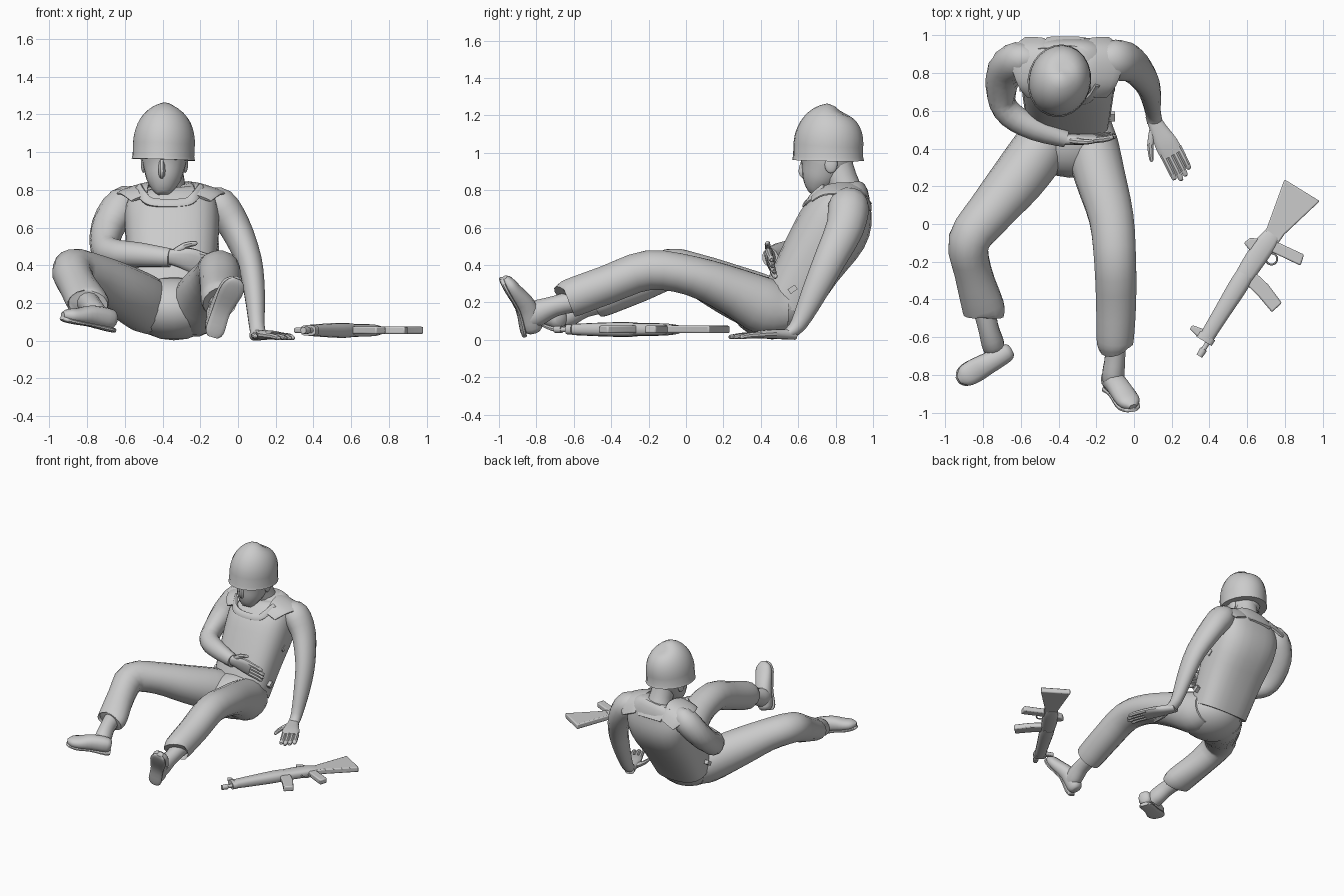
import bpy, bmesh, math
from mathutils import Vector as V


def spline(st, steps):
    # Catmull-Rom through stations (x, y, z, half width, half depth)
    out = []
    for i in range(len(st) - 1):
        p = [st[max(i - 1, 0)], st[i], st[i + 1], st[min(i + 2, len(st) - 1)]]
        for k in range(steps):
            t = k / steps
            out.append([0.5 * (2 * b + (c - a) * t + (2 * a - 5 * b + 4 * c - d) * t * t
                               + (3 * b - a - 3 * c + d) * t ** 3) for a, b, c, d in zip(*p)])
    return out + [list(st[-1])]


def loft(bm, st, ref=(1, 0, 0), n=14, power=2.0, steps=3):
    st = spline(st, steps)
    pts = [V(s[:3]) for s in st]
    rings = []
    for i, s in enumerate(st):
        t = (pts[min(i + 1, len(st) - 1)] - pts[max(i - 1, 0)]).normalized()
        side = (V(ref) - t * t.dot(V(ref))).normalized()
        other = t.cross(side)
        ring = []
        for k in range(n):
            a = 2 * math.pi * (k + 0.5) / n
            c, q = math.cos(a), math.sin(a)
            c = math.copysign(abs(c) ** (2 / power), c)
            q = math.copysign(abs(q) ** (2 / power), q)
            ring.append(bm.verts.new(pts[i] + side * c * s[3] + other * q * s[4]))
        rings.append(ring)
    for r, q in zip(rings, rings[1:]):
        for k in range(n):
            bm.faces.new((r[k], r[(k + 1) % n], q[(k + 1) % n], q[k]))
    bm.faces.new(rings[0])
    bm.faces.new(rings[-1])


def finish(name, bm):
    bmesh.ops.recalc_face_normals(bm, faces=bm.faces)
    me = bpy.data.meshes.new(name)
    bm.to_mesh(me)
    bm.free()
    ob = bpy.data.objects.new(name, me)
    bpy.context.collection.objects.link(ob)
    return ob


def part(name, st, **kw):
    bm = bmesh.new()
    loft(bm, st, **kw)
    return finish(name, bm)


def ball(name, loc, size):
    bm = bmesh.new()
    bmesh.ops.create_uvsphere(bm, u_segments=18, v_segments=10, radius=1)
    ob = finish(name, bm)
    ob.location, ob.scale = loc, size
    return ob


def box(name, loc, size, rot=(0, 0, 0)):
    bm = bmesh.new()
    bmesh.ops.create_cube(bm, size=1)
    ob = finish(name, bm)
    ob.location, ob.scale, ob.rotation_euler = loc, size, rot
    return ob


# torso vest, leaning back
CX = -0.355
part("vest", [(-.35, .535, .175, .215, .15), (-.35, .66, .40, .235, .175), (-.35, .782, .59, .25, .198),
              (-.355, .838, .71, .245, .168), (-.36, .868, .785, .20, .115), (-.365, .868, .825, .12, .08)],
     n=24, power=2.7)
for side, label in ((-1, "right"), (1, "left")):
    x = CX + side * .2
    part("shoulder_flap_" + label, [(x - side * .03, .675, .755, .045, .008), (x - side * .01, .74, .798, .075, .012),
                                    (x, .85, .808, .102, .014), (x, .93, .78, .09, .014),
                                    (x - side * .03, .985, .71, .06, .008)],
         ref=(1, 0, -.32 * side), power=2.5)
    for y, z in ((.57, .27), (.73, .5)):
        box("vest_buckle_" + label, (CX + side * .238, y, z), (.03, .045, .03), (.6, 0, 0))
# collar bands: front scoop and back yoke
part("collar_front", [(-.53, .74, .815, .025, .01), (-.50, .675, .765, .025, .012), (-.46, .65, .735, .025, .012),
                      (-.365, .64, .728, .025, .012), (-.27, .65, .735, .025, .012), (-.23, .675, .765, .025, .012),
                      (-.19, .74, .815, .025, .01)], ref=(0, .5, .8), n=8, power=3)
part("collar_back", [(-.365, .925, .81, .15, .012), (-.365, .985, .72, .1, .012)], n=8, power=4)

# head and helmet, turned slightly
part("neck", [(-.365, .87, .76, .1, .09), (-.37, .83, .86, .085, .085), (-.39, .78, .98, .09, .1)])
part("head", [(-.398, .675, .78, .03, .022), (-.398, .685, .80, .055, .05), (-.396, .705, .85, .088, .09),
              (-.392, .73, .91, .108, .12), (-.39, .75, .98, .122, .148), (-.39, .76, 1.08, .11, .13)], n=18)
part("nose", [(-.404, .64, .97, .014, .02), (-.404, .624, .90, .02, .025), (-.404, .638, .868, .014, .014)], n=8)
for s in (-1, 1):
    ball("ear_strap", (-.39 + s * .11, .775, .94), (.016, .035, .05))
dome = []
for k in range(10):
    a = k / 9 * math.pi * .485
    w = math.cos(a) ** .82
    dome.append((0, .04 * k / 9, .2 * math.sin(a) + .05, .164 * w, .188 * w))
helmet = part("helmet", [(0, 0, -.03, .168, .194), (0, 0, -.01, .163, .188)] + dome, n=24, steps=1)
helmet.location = (-.395, .76, .99)
helmet.rotation_euler = (-.02, .03, -.2)

# trousers
ball("trouser_seat", (-.34, .46, .17), (.235, .215, .168))
part("trouser_leg_left", [(-.23, .55, .16, .11, .12), (-.225, .43, .175, .14, .155), (-.18, .25, .26, .135, .13),
                          (-.12, .03, .342, .12, .108), (-.1, -.2, .372, .113, .108),
                          (-.095, -.42, .295, .108, .105), (-.1, -.61, .225, .1, .105),
                          (-.1, -.635, .215, .092, .095)], n=16)
part("trouser_leg_right", [(-.44, .53, .16, .11, .12), (-.485, .42, .19, .145, .155), (-.615, .24, .265, .145, .14),
                           (-.765, .06, .345, .125, .115), (-.875, -.09, .375, .112, .112),
                           (-.855, -.25, .3, .1, .1), (-.80, -.44, .21, .113, .085),
                           (-.795, -.475, .195, .105, .075)], n=16)


# boots: shaft, upper and sole
def boot(label, shaft, heel, mid, toe, up):
    up = V(up).normalized()
    part("boot_shaft_" + label, shaft)
    h, m, t = V(heel), V(mid), V(toe)
    d, e = (m - h).normalized(), (t - m).normalized()

    def row(p, w, th, off):
        return (*(p + up * off), w, th)
    part("boot_upper_" + label, [row(h - d * .03, .03, .03, .03), row(h, .05, .055, .03), row(m, .058, .055, .028),
                                 row(t - e * .06, .064, .042, .012), row(t, .055, .033, .005),
                                 row(t + e * .035, .02, .015, 0)], ref=d.cross(up), power=2.3)
    part("boot_sole_" + label, [row(h - d * .035, .03, .012, -.024), row(h, .051, .013, -.024),
                                row(m, .05, .01, -.022), row(t - e * .05, .064, .012, -.024),
                                row(t + e * .01, .05, .012, -.022), row(t + e * .036, .02, .01, -.016)],
         ref=d.cross(up), power=3)


boot("left", [(-.1, -.58, .21, .06, .06), (-.1, -.7, .18, .055, .055), (-.11, -.8, .14, .06, .07),
              (-.11, -.85, .11, .05, .06)],
     (-.125, -.85, .06), (-.09, -.878, .165), (-.02, -.955, .305), (-.1, 1, .3))
boot("right", [(-.8, -.42, .21, .065, .065), (-.775, -.54, .18, .055, .06), (-.75, -.63, .135, .06, .065),
               (-.74, -.67, .1, .055, .05)],
     (-.685, -.685, .085), (-.78, -.74, .105), (-.9, -.81, .13), (.22, .05, 1))

# arms
part("arm_left", [(-.17, .87, .75, .06, .07), (-.1, .87, .72, .095, .108), (-.015, .85, .6, .084, .102),
                  (.06, .765, .42, .068, .085), (.088, .685, .25, .056, .068), (.1, .6, .08, .042, .044),
                  (.11, .54, .03, .042, .028)])
part("arm_right", [(-.53, .87, .75, .06, .07), (-.61, .87, .72, .095, .1), (-.685, .81, .61, .09, .098),
                   (-.705, .675, .495, .072, .09), (-.655, .58, .465, .072, .075), (-.52, .505, .455, .065, .066),
                   (-.36, .45, .44, .045, .05)], ref=(1, 1, 0))


def hand(label, wrist, d, side, length, droop):
    # palm, four fingers, thumb
    w, d, s, dr = V(wrist), V(d).normalized(), V(side).normalized(), V(droop)
    bm = bmesh.new()

    def st(a, b, r, q, k=0.0):
        return (*(w + d * a * length + s * b + dr * k), r, q)
    loft(bm, [st(-.08, 0, .036, .03), st(.15, 0, .046, .027), st(.4, .005, .062, .024), st(.6, .01, .062, .019, .3)],
         ref=s, power=2.5)
    for k in range(4):
        b, tip = -.037 + k * .031, (.95, 1.0, .97, .9)[k]
        loft(bm, [st(.52, b, .018, .017, .2), st(.75, b + .003, .017, .016, .5), st(tip - .03, b + .003, .015, .013, 1),
                  st(tip, b + .003, .007, .006, 1)], ref=s, n=8, steps=2)
    loft(bm, [st(.15, -.03, .022, .018), st(.33, -.075, .018, .016, .2), st(.52, -.1, .013, .012, .5),
              st(.56, -.104, .005, .005, .5)], ref=s, n=8, steps=2)
    finish("hand_" + label, bm)


hand("left", (.105, .555, .03), (.42, -.9, 0), (.9, .42, 0), .355, (0, 0, -.015))
hand("right", (-.37, .45, .445), (1, -.02, -.08), (0, .2, -.95), .275, (0, .02, -.03))

# rifle lying on its side: s runs butt to muzzle, d runs toward the grip
AX, DX = V((-.525, -.851, 0)), V((.851, -.525, 0))


def at(s, d, z=.055):
    return V((.89, .18, z)) + AX * s + DX * d


def plate(name, outline, half):
    bm = bmesh.new()
    low = bm.faces.new([bm.verts.new(at(s, d, .055 - half)) for s, d in outline])
    new = bmesh.ops.extrude_face_region(bm, geom=[low])["geom"]
    bmesh.ops.translate(bm, verts=[v for v in new if isinstance(v, bmesh.types.BMVert)], vec=(0, 0, 2 * half))
    ob = finish(name, bm)
    mod = ob.modifiers.new("edge", 'BEVEL')
    mod.width, mod.segments = .008, 2


def bar(name, rows, **kw):
    part(name, [(*at(s, d), a, b) for s, d, a, b in rows], ref=DX, **kw)


plate("rifle_stock", [(0, -.108), (.27, -.052), (.34, -.05), (.34, .04), (.25, .045), (0, .112)], .02)
bar("rifle_receiver", [(.28, -.008, .045, .024), (.34, -.012, .055, .032), (.45, -.018, .056, .034),
                       (.56, -.02, .05, .034)], power=3)
plate("rifle_rear_sight", [(.34, -.06), (.36, -.1), (.40, -.115), (.42, -.06)], .022)
plate("rifle_grip", [(.305, .02), (.365, .02), (.345, .205), (.285, .19)], .02)
plate("rifle_magazine", [(.5, .01), (.58, .01), (.60, .1), (.635, .205), (.565, .225), (.52, .11)], .02)
bpy.ops.mesh.primitive_torus_add(location=at(.395, .055), major_radius=.03, minor_radius=.005,
                                 major_segments=20, minor_segments=6)
bpy.context.object.name = "rifle_trigger_guard"
bar("rifle_handguard", [(.54, -.02, .05, .038), (.62, -.02, .052, .04), (.78, -.02, .045, .036),
                        (.93, -.02, .04, .03)], power=2.6)
bar("rifle_gas_block", [(.92, -.02, .048, .028), (.955, -.02, .048, .028)], power=3)
bar("rifle_muzzle", [(.94, 0, .014, .014), (.99, 0, .014, .014), (.992, 0, .02, .02), (1.035, 0, .018, .018)], n=10)
plate("rifle_front_sight", [(.90, -.05), (.915, -.118), (.94, -.12), (.955, -.05)], .014)

# shading
bpy.ops.object.select_all(action='SELECT')
bpy.context.view_layer.objects.active = helmet
bpy.ops.object.shade_smooth_by_angle(angle=math.radians(40))
